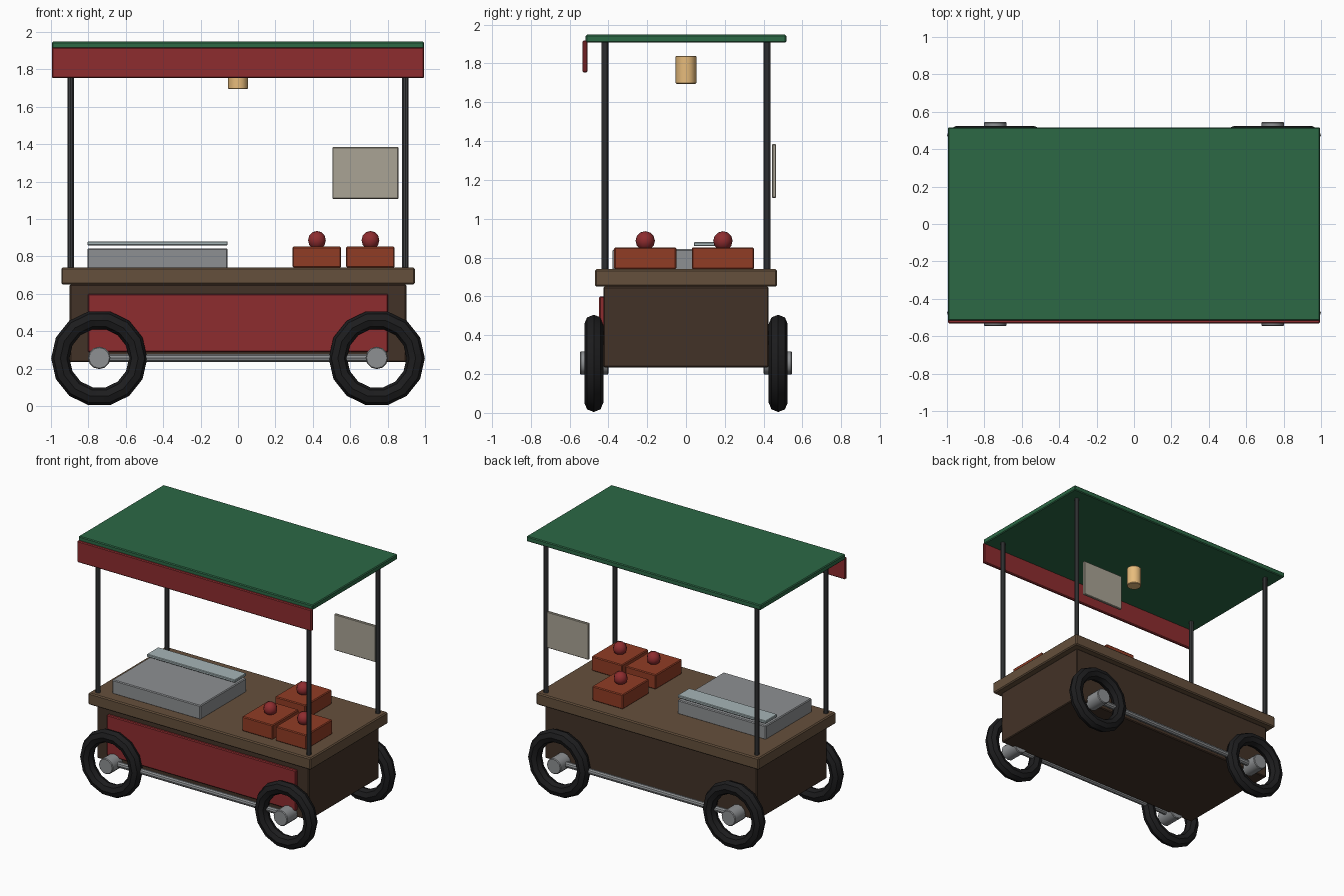
import bpy, math

if "Cube" in bpy.data.objects:
    bpy.data.objects.remove(bpy.data.objects["Cube"])

def mat(name, rgb):
    m = bpy.data.materials.new(name)
    m.diffuse_color = (*rgb, 1)
    m.use_nodes = True
    m.node_tree.nodes["Principled BSDF"].inputs["Base Color"].default_value = m.diffuse_color
    return m

WOOD = mat("counter_wood", (0.13, 0.08, 0.045))
DARK = mat("dark_wood", (0.055, 0.032, 0.02))
RED = mat("red_paint", (0.27, 0.025, 0.028))
GREEN = mat("green_canvas", (0.025, 0.14, 0.06))
ORANGE = mat("crate_orange", (0.28, 0.045, 0.018))
TYRE = mat("rubber", (0.012, 0.012, 0.013))
IRON = mat("dark_iron", (0.045, 0.047, 0.05))
STEEL = mat("steel", (0.27, 0.28, 0.29))
GLASS = mat("pale_lid", (0.38, 0.46, 0.47))
BOARD = mat("sign_board", (0.40, 0.37, 0.30))
LAMP = mat("warm_lamp", (0.8, 0.5, 0.2))

def finish(name, material, bevel=0):
    o = bpy.context.object
    o.name = name
    o.data.materials.append(material)
    if bevel:
        b = o.modifiers.new("bevel", 'BEVEL')
        b.width, b.segments = bevel, 1
    return o

def box(name, material, x, y, z, bevel=0.006):
    """Box from (min, max) ranges."""
    bpy.ops.mesh.primitive_cube_add(size=1, location=[sum(r) / 2 for r in (x, y, z)])
    bpy.context.object.scale = [r[1] - r[0] for r in (x, y, z)]
    bpy.ops.object.transform_apply(location=False, rotation=False)
    return finish(name, material, bevel)

def cyl(name, material, loc, r, depth, rot=(0, 0, 0), sides=12, bevel=0):
    bpy.ops.mesh.primitive_cylinder_add(vertices=sides, radius=r, depth=depth,
                                        location=loc, rotation=rot)
    o = finish(name, material, bevel)
    bpy.ops.object.shade_smooth_by_angle(angle=math.radians(35))
    return o

# Cart body, counter and front panel
box("body", DARK, (-0.9, 0.9), (-0.425, 0.425), (0.235, 0.65))
box("counter", WOOD, (-0.945, 0.945), (-0.47, 0.47), (0.65, 0.74), 0.008)
box("front_panel", RED, (-0.803, 0.803), (-0.447, -0.42), (0.288, 0.6))

# Canopy with front valance
box("canopy", GREEN, (-0.995, 0.995), (-0.517, 0.517), (1.908, 1.948))
box("valance", RED, (-0.995, 0.995), (-0.532, -0.508), (1.753, 1.918))

# Posts, wheels and hubs on each corner
for sx, h in ((-1, "left"), (1, "right")):
    for sy, d in ((-1, "front"), (1, "back")):
        cyl(f"post_{d}_{h}", IRON, (0.895 * sx, 0.418 * sy, 1.325), 0.018, 1.17, sides=10)
        bpy.ops.mesh.primitive_torus_add(
            major_segments=14, minor_segments=8, major_radius=0.208, minor_radius=0.049,
            location=(0.742 * sx, 0.475 * sy, 0.255), rotation=(math.pi / 2, 0, 0))
        finish(f"tyre_{d}_{h}", TYRE)
        bpy.ops.object.shade_smooth_by_angle(angle=math.radians(35))
        cyl(f"hub_{d}_{h}", STEEL, (0.742 * sx, 0.473 * sy, 0.257), 0.06, 0.146,
            (math.pi / 2, 0, 0), 12, 0.005)

# Rails joining the hubs on each side
for sy, d in ((-1, "front"), (1, "back")):
    cyl(f"rail_{d}", STEEL, (0, 0.465 * sy, 0.257), 0.022, 1.48, (0, math.pi / 2, 0), 10)

# Griddle with narrow lid
box("griddle", STEEL, (-0.805, -0.055), (-0.378, 0.182), (0.735, 0.843))
box("griddle_lid", GLASS, (-0.805, -0.055), (0.04, 0.182), (0.859, 0.88), 0.004)

# Crates, each holding a fruit
for i, (x, y) in enumerate(((0.422, -0.21), (0.708, -0.21), (0.422, 0.19))):
    box(f"crate_{i + 1}", ORANGE, (x - 0.13, x + 0.13), (y - 0.16, y + 0.16), (0.74, 0.852))
    bpy.ops.mesh.primitive_uv_sphere_add(segments=10, ring_count=6, radius=0.05,
                                         location=(x, y, 0.886))
    finish(f"fruit_{i + 1}", RED)
    bpy.ops.object.shade_smooth_by_angle(angle=math.radians(40))

# Menu board and hanging lamp
box("menu_board", BOARD, (0.505, 0.858), (0.443, 0.464), (1.107, 1.384), 0.004)
cyl("lamp", LAMP, (0, 0, 1.767), 0.053, 0.145, sides=12, bevel=0.004)
